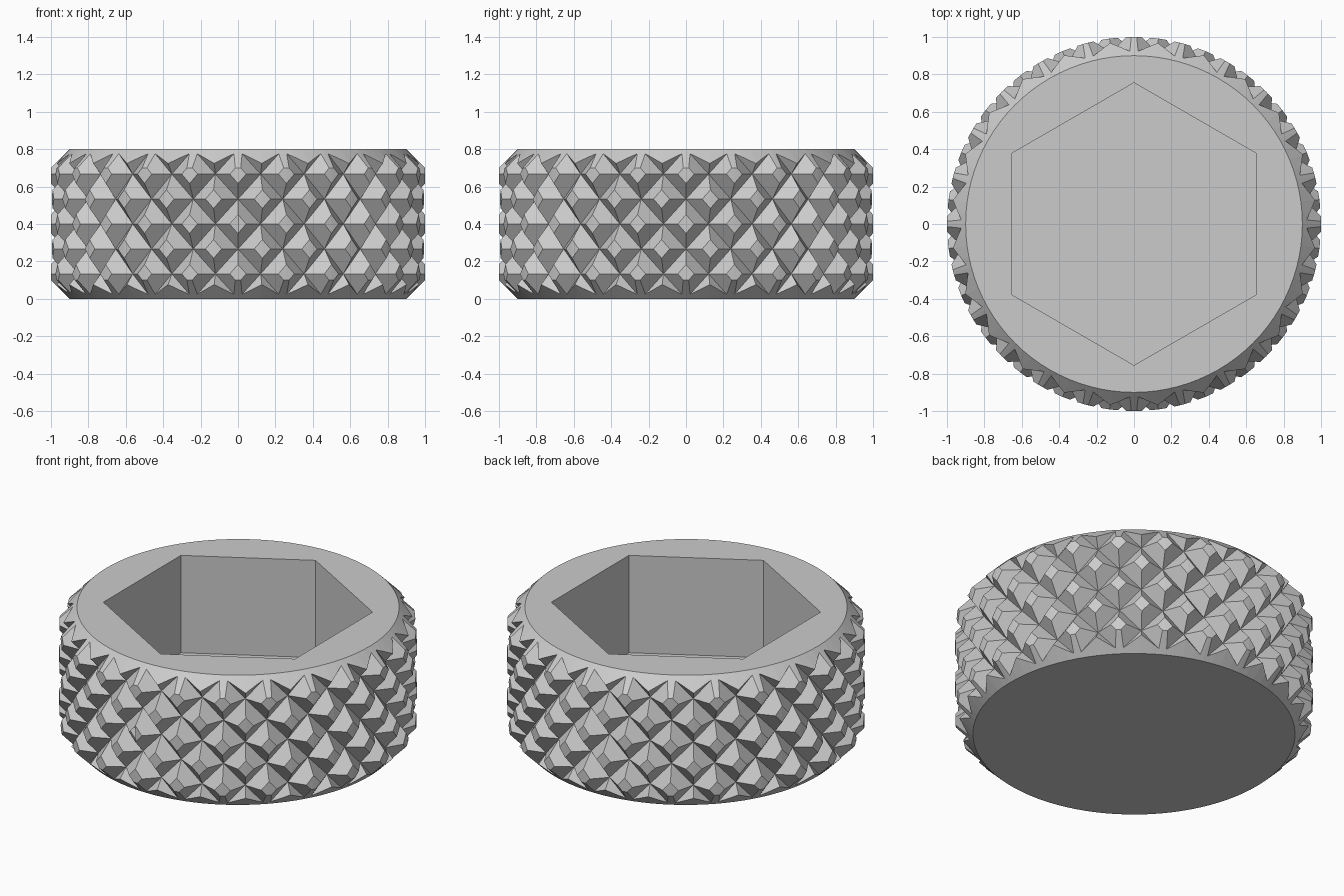
import bpy, bmesh
from math import sin, cos, pi

if "Cube" in bpy.data.objects:
    bpy.data.objects.remove(bpy.data.objects["Cube"], do_unlink=True)

HEIGHT = 0.8
TEETH = 24             # diamonds around the rim
STEP = HEIGHT / 6      # half the height of one diamond
VALLEY, PEAK = 0.925, 1.045
RIM, OUTER, CHAMFER = 0.9, 1.0, 0.1

grey = bpy.data.materials.new("plain grey")
grey.use_nodes = True
grey.diffuse_color = (0.6, 0.6, 0.6, 1)
grey.node_tree.nodes["Principled BSDF"].inputs["Base Color"].default_value = (0.6, 0.6, 0.6, 1)


def finish(name, bm):
    bmesh.ops.recalc_face_normals(bm, faces=bm.faces)
    mesh = bpy.data.meshes.new(name)
    bm.to_mesh(mesh)
    bm.free()
    mesh.materials.append(grey)
    obj = bpy.data.objects.new(name, mesh)
    bpy.context.collection.objects.link(obj)
    return obj


def ring(bm, radius, z, count, start=0.0):
    turn = 2 * pi / count
    return [bm.verts.new((radius * cos(start + i * turn), radius * sin(start + i * turn), z))
            for i in range(count)]


def stack(name, levels, count, start=0.0):
    """Closed solid from (radius, height) rings."""
    bm = bmesh.new()
    rings = [ring(bm, r, z, count, start) for r, z in levels]
    for a, b in zip(rings, rings[1:]):
        for i in range(count):
            j = (i + 1) % count
            bm.faces.new((a[i], a[j], b[j], b[i]))
    bm.faces.new(rings[0])
    bm.faces.new(rings[-1])
    return finish(name, bm)


def is_peak(i, k):
    return (i + k) % 2 == 1


# Knurled body: peaks and valleys alternate like a checkerboard
bm = bmesh.new()
count = TEETH * 2
rows = []
for k in range(-1, 8):
    row = []
    for i in range(count):
        r = PEAK if is_peak(i, k) else VALLEY
        a = 2 * pi * i / count
        row.append(bm.verts.new((r * cos(a), r * sin(a), k * STEP)))
    rows.append(row)
for k, (low, high) in enumerate(zip(rows, rows[1:]), start=-1):
    for i in range(count):
        j = (i + 1) % count
        a, b, c, d = low[i], low[j], high[j], high[i]
        # split every cell along its valley diagonal
        if is_peak(i, k):
            bm.faces.new((a, b, d))
            bm.faces.new((b, c, d))
        else:
            bm.faces.new((a, b, c))
            bm.faces.new((a, c, d))
for row, z in ((rows[0], -STEP), (rows[-1], HEIGHT + STEP)):
    centre = bm.verts.new((0, 0, z))
    for i in range(count):
        bm.faces.new((row[i], row[(i + 1) % count], centre))
knob = finish("knurled_knob", bm)

# Chamfered envelope trims the diamond tips and both rims
envelope = stack("envelope_cutter",
                 [(RIM, 0), (OUTER, CHAMFER), (OUTER, HEIGHT - CHAMFER), (RIM, HEIGHT)], TEETH * 4)

# Blind hexagonal pocket from the top
pocket = stack("hex_pocket_cutter", [(0.755, 0.2), (0.755, 1.2)], 6, pi / 2)

for cutter, operation in ((envelope, "INTERSECT"), (pocket, "DIFFERENCE")):
    mod = knob.modifiers.new(cutter.name, "BOOLEAN")
    mod.operation = operation
    mod.solver = "EXACT"
    mod.object = cutter
    cutter.hide_render = True
    cutter.hide_set(True)
